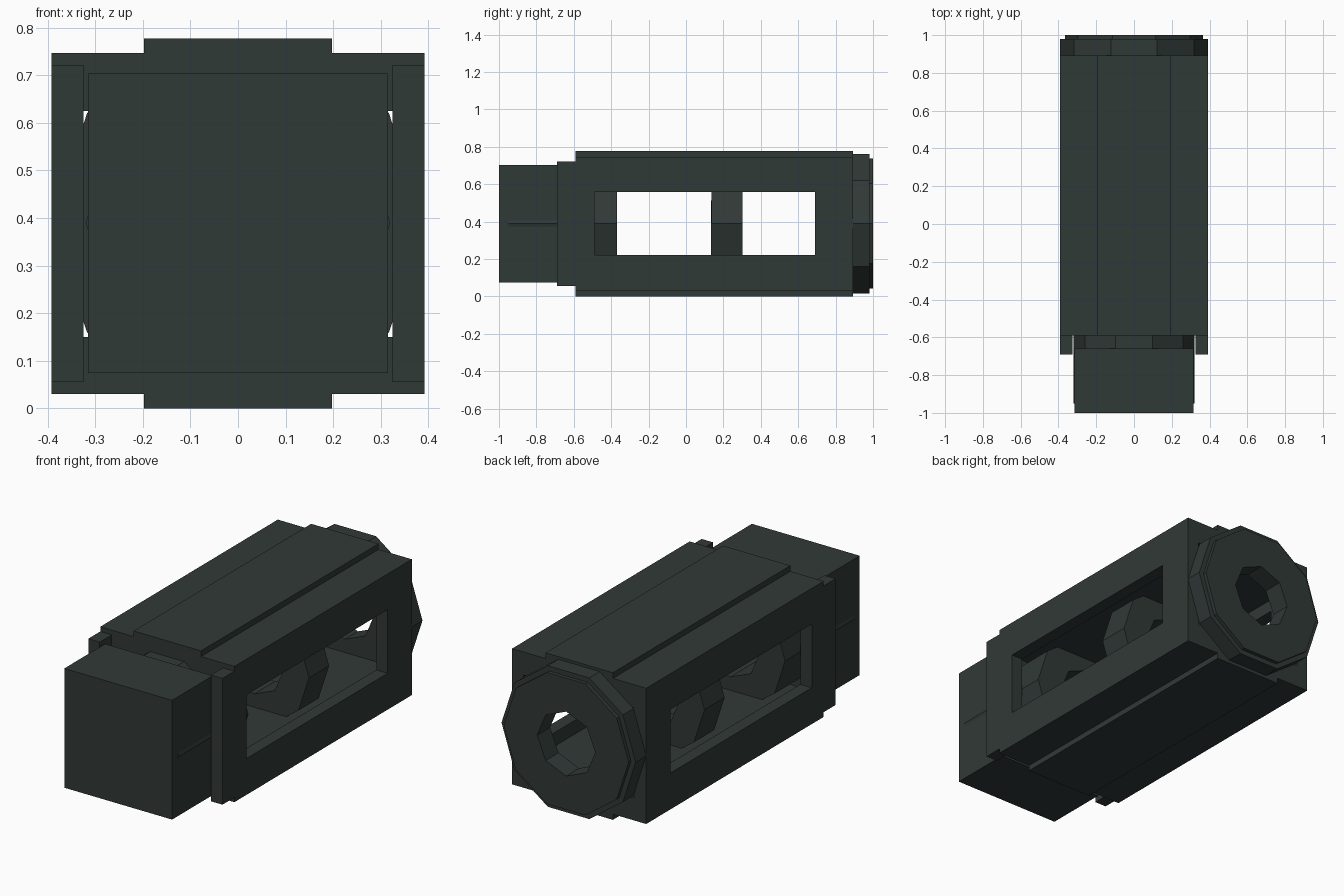
import bpy, bmesh, math
from mathutils import Matrix

if "Cube" in bpy.data.objects:
    bpy.data.objects.remove(bpy.data.objects["Cube"])

CZ = 0.39  # height of the long axis

dark = bpy.data.materials.new("dark_grey_green")
dark.diffuse_color = (0.030, 0.041, 0.038, 1)
dark.use_nodes = True
dark.node_tree.nodes["Principled BSDF"].inputs["Base Color"].default_value = dark.diffuse_color


def rect(x0, x1, z0, z1):
    return [(x0, z0), (x1, z0), (x1, z1), (x0, z1)]


def ngon(r, n):
    return [(r * math.cos(2 * math.pi * i / n), CZ + r * math.sin(2 * math.pi * i / n))
            for i in range(n)]


def extrude(name, outlines, y0, y1):
    """Extrude x-z outlines (later ones are holes) from y0 to y1."""
    cu = bpy.data.curves.new(name, 'CURVE')
    cu.dimensions = '2D'
    cu.fill_mode = 'BOTH'
    cu.extrude = (y1 - y0) / 2
    for pts in outlines:
        s = cu.splines.new('POLY')
        s.points.add(len(pts) - 1)
        for p, (a, b) in zip(s.points, pts):
            p.co = (a, b, 0, 1)
        s.use_cyclic_u = True
    ob = bpy.data.objects.new(name, cu)
    bpy.context.collection.objects.link(ob)
    bpy.ops.object.select_all(action='DESELECT')
    ob.select_set(True)
    bpy.context.view_layer.objects.active = ob
    bpy.ops.object.convert(target='MESH')
    ob = bpy.context.view_layer.objects.active
    me = ob.data
    me.transform(Matrix.Translation((0, (y0 + y1) / 2, 0)) @ Matrix.Rotation(math.pi / 2, 4, 'X'))
    bm = bmesh.new()
    bm.from_mesh(me)
    bmesh.ops.remove_doubles(bm, verts=bm.verts, dist=1e-4)
    bmesh.ops.recalc_face_normals(bm, faces=bm.faces)
    for f in bm.faces:
        f.smooth = False
    bm.to_mesh(me)
    bm.free()
    me.materials.clear()
    me.materials.append(dark)
    return ob


# Housing: square tube with a long window through both sides
housing = extrude("housing", [rect(-.392, .392, .03, .747), rect(-.325, .325, .15, .625)], -.59, .892)
cutter = extrude("window_cutter", [rect(-.6, .6, .222, .558)], -.49, .69)
mod = housing.modifiers.new("windows", 'BOOLEAN')
mod.operation = 'DIFFERENCE'
mod.solver = 'EXACT'
mod.object = cutter
bpy.context.view_layer.objects.active = housing
bpy.ops.object.modifier_apply(modifier=mod.name)
bpy.data.objects.remove(cutter)

# Raised rails on top and bottom
extrude("top_rail", [rect(-.197, .197, .74, .777)], -.59, .892)
extrude("bottom_rail", [rect(-.197, .197, 0, .037)], -.59, .892)

# Side lips reaching forward past the housing
extrude("right_lip", [rect(.325, .392, .055, .722)], -.69, -.59)
extrude("left_lip", [rect(-.392, -.325, .055, .722)], -.69, -.59)

# Front block
extrude("front_block", [rect(-.315, .315, .074, .704)], -1, -.66)

# Ten-sided rings with an eight-sided bore along the axis
bore = ngon(.17, 8)
for name, r, y0, y1 in [("front_ring", .32, -.95, -.37),
                        ("middle_ring", .32, .135, .303),
                        ("rear_ring", .392, .892, .98),
                        ("rear_cap", .365, .98, 1.0)]:
    extrude(name, [ngon(r, 10), bore], y0, y1)
